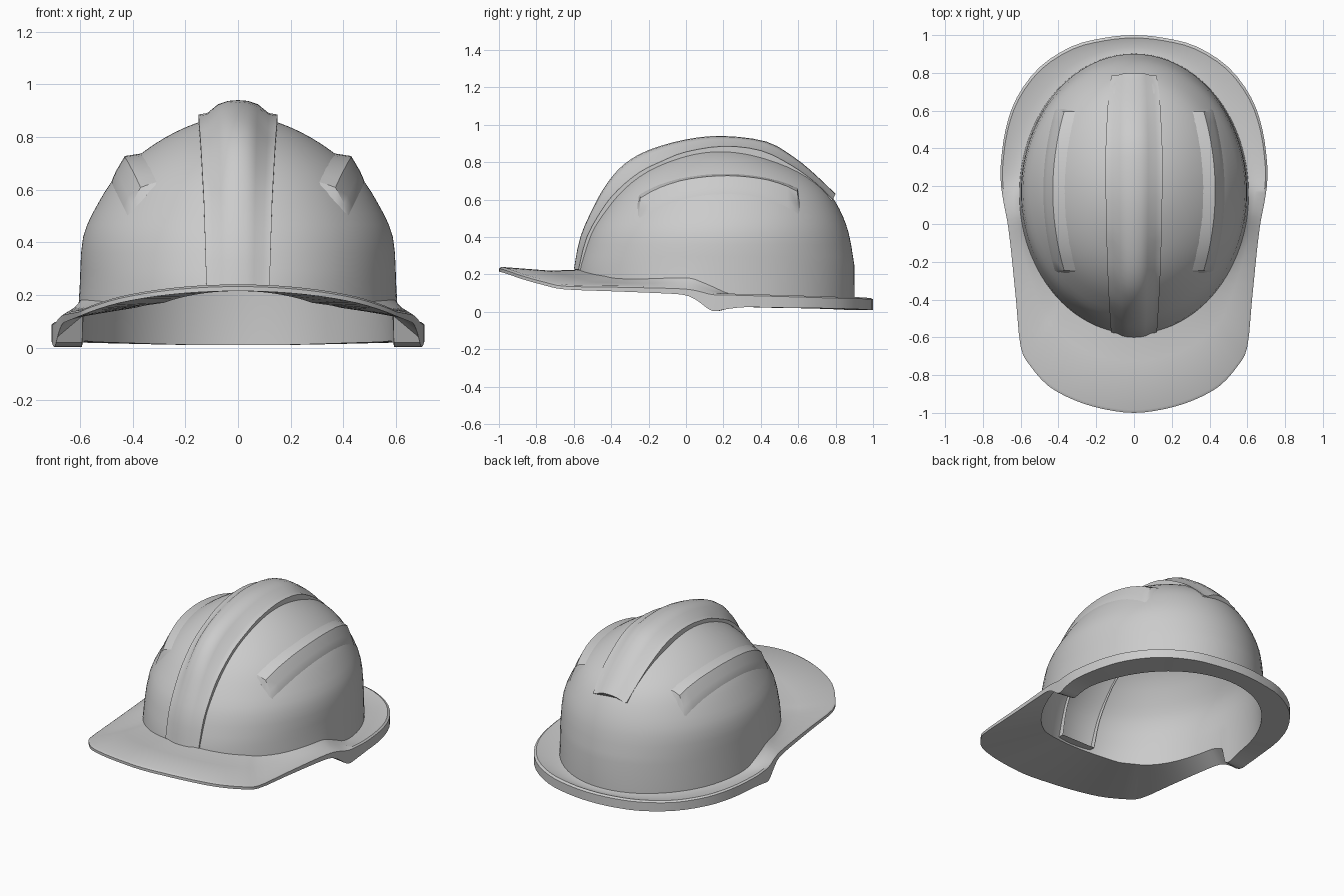
import bpy, bmesh, math

if "Cube" in bpy.data.objects:
    bpy.data.objects.remove(bpy.data.objects["Cube"])


def refine(pts, n, cyclic=False):
    """Catmull-Rom subdivision of a list of tuples."""
    m, out = len(pts), []
    for i in range(m if cyclic else m - 1):
        def get(k):
            return pts[k % m] if cyclic else pts[min(max(k, 0), m - 1)]
        p0, p1, p2, p3 = (get(i + k) for k in (-1, 0, 1, 2))
        for s in range(n):
            t = s / n
            out.append(tuple(0.5 * (2 * b + (c - a) * t + (2 * a - 5 * b + 4 * c - d) * t * t
                                    + (3 * b - a - 3 * c + d) * t ** 3)
                             for a, b, c, d in zip(p0, p1, p2, p3)))
    if not cyclic:
        out.append(pts[-1])
    return out


def loft(name, rows, closed=False, caps=False, poles=None, angle=35):
    """Skin rows of points; optional pole points close the first and last row."""
    bm = bmesh.new()
    grid = [[bm.verts.new(p) for p in r] for r in rows]
    n = len(rows[0])
    for a, b in zip(grid, grid[1:]):
        for i in range(n if closed else n - 1):
            j = (i + 1) % n
            bm.faces.new((a[i], a[j], b[j], b[i]))
    if caps:
        bm.faces.new(grid[0])
        bm.faces.new(grid[-1])
    if poles:
        for p, r in zip(poles, (grid[0], grid[-1])):
            v = bm.verts.new(p)
            for i in range(n):
                bm.faces.new((v, r[i], r[(i + 1) % n]))
    bmesh.ops.recalc_face_normals(bm, faces=bm.faces)
    mesh = bpy.data.meshes.new(name)
    bm.to_mesh(mesh)
    bm.free()
    ob = bpy.data.objects.new(name, mesh)
    bpy.context.collection.objects.link(ob)
    bpy.ops.object.select_all(action='DESELECT')
    ob.select_set(True)
    bpy.context.view_layer.objects.active = ob
    bpy.ops.object.shade_smooth_by_angle(angle=math.radians(angle))
    return ob


# Brim half outline, front to back: x, y, edge top z, edge bottom z, inner junction z
half = [(0, -1, .24, .215, .225), (.16, -.98, .235, .21, .222), (.31, -.935, .22, .195, .212),
        (.45, -.86, .195, .17, .20), (.55, -.75, .165, .14, .19), (.60, -.65, .145, .12, .18),
        (.625, -.4, .14, .11, .175), (.65, -.15, .135, .10, .18), (.667, -.01, .13, .09, .18),
        (.68, .06, .12, .06, .16), (.695, .14, .10, .005, .13), (.705, .22, .098, .015, .10),
        (.705, .32, .095, .025, .085), (.68, .5, .09, .022, .075), (.62, .67, .085, .02, .07),
        (.5, .83, .08, .017, .068), (.33, .94, .078, .013, .066), (.16, .985, .075, .01, .065),
        (0, 1, .075, .01, .065)]
outline = refine(half + [(-p[0], *p[1:]) for p in half[-2:0:-1]], 3, True)

# Dome rings from the base up: half width, front y, back y, z
rings = refine([(.60, -.575, .90, .25), (.588, -.52, .87, .42), (.53, -.44, .82, .55),
                (.455, -.35, .745, .66), (.35, -.24, .63, .75), (.235, -.1, .48, .82),
                (.12, .03, .34, .865), (.03, .145, .22, .88)], 3)


def on_ring(p, a, yf, yb):
    """Point on an oval ring in the same direction as outline point p."""
    th = math.atan2(p[1] - .15, p[0])
    c, s, b = math.cos(th), math.sin(th), (yb - yf) / 2
    r = 1 / math.hypot(c / a, s / b)
    return r * c, (yf + yb) / 2 + r * s


def ring_row(ring, inset=0):
    a, yf, yb, z = ring
    k = min(inset, a * .5)
    return [(*on_ring(p, a - k, yf + k, yb - k), z - inset * .8) for p in outline]


# Shell: outer dome, brim top, rim edge, underside, inner dome
base = [on_ring(p, .607, -.58, .902) for p in outline]
hole = [on_ring(p, .592, -.565, .885) for p in outline]
rows = [ring_row(r) for r in reversed(rings)]
rows.append([(*b, p[4]) for b, p in zip(base, outline)])
rows.append([(b[0] * .65 + p[0] * .35, b[1] * .65 + p[1] * .35, p[4] * .65 + p[2] * .35 - .01)
             for b, p in zip(base, outline)])
rows.append([(p[0] * .985, p[1] * .985, p[2]) for p in outline])
rows.append([(p[0], p[1], p[2] - .008) for p in outline])
rows.append([p[:2] + (p[3],) for p in outline])
rows.append([(*h, p[3] if p[1] > .1 else max(p[3], p[4] - .03)) for h, p in zip(hole, outline)])
rows += [ring_row(r, .018) for r in rings]
loft("helmet_shell", rows, closed=True, poles=[(0, .182, .882), (0, .182, .866)])

# Centre crest stations: edge y, edge z, crown y, crown z, half width
crest = refine([(-.575, .225, -.60, .225, .12), (-.53, .40, -.565, .40, .125),
                (-.44, .56, -.49, .57, .13), (-.36, .655, -.42, .69, .135),
                (-.25, .745, -.33, .79, .14), (-.13, .805, -.2, .865, .144),
                (0, .855, 0, .922, .148), (.2, .885, .2, .94, .15), (.4, .862, .43, .91, .15),
                (.56, .785, .58, .825, .143), (.68, .70, .69, .735, .135),
                (.785, .60, .80, .63, .12)], 3)
section = [(1, None), (1, 0), (.78, .1), (.5, .72), (.25, .94), (0, 1)]
section = section + [(-x, k) for x, k in section[-2::-1]]
rows = []
for ey, ez, cy, cz, w in crest:
    row = []
    for fx, k in section:
        if k is None:
            row.append((fx * w, ey + (.17 - ey) * .09, ez + (.2 - ez) * .09))
        else:
            row.append((fx * w, ey + (cy - ey) * k, ez + (cz - ez) * k))
    rows.append(row)
loft("centre_crest", rows, caps=True, angle=40)


def dome_z(x, y):
    """Height of the dome surface above (x, y)."""
    prev = None
    for a, yf, yb, z in rings:
        q = math.hypot(x / a, (y - (yf + yb) / 2) / ((yb - yf) / 2))
        if q >= 1:
            return z if prev is None else prev[1] + (z - prev[1]) * (1 - prev[0]) / (q - prev[0])
        prev = (q, z)
    return .88


# Side ribs: folded strips following the dome on both sides
profile = [(-.13, -.012), (-.08, .018), (-.045, .043), (-.012, .022), (.004, .005), (.012, -.03)]
steps = 16
for name, side in (("right_rib", 1), ("left_rib", -1)):
    rows = []
    for i in range(-1, steps + 2):
        end = i in (-1, steps + 1)
        s = min(max(i / steps, 0), 1) * 2 - 1
        y = .175 + s * (.44 if end else .42)
        xo = .475 - .06 * s * s
        rows.append([(side * (xo + dx), y, dome_z(xo + dx, y) + (-.02 if end else dz))
                     for dx, dz in profile])
    loft(name, rows, angle=30)
